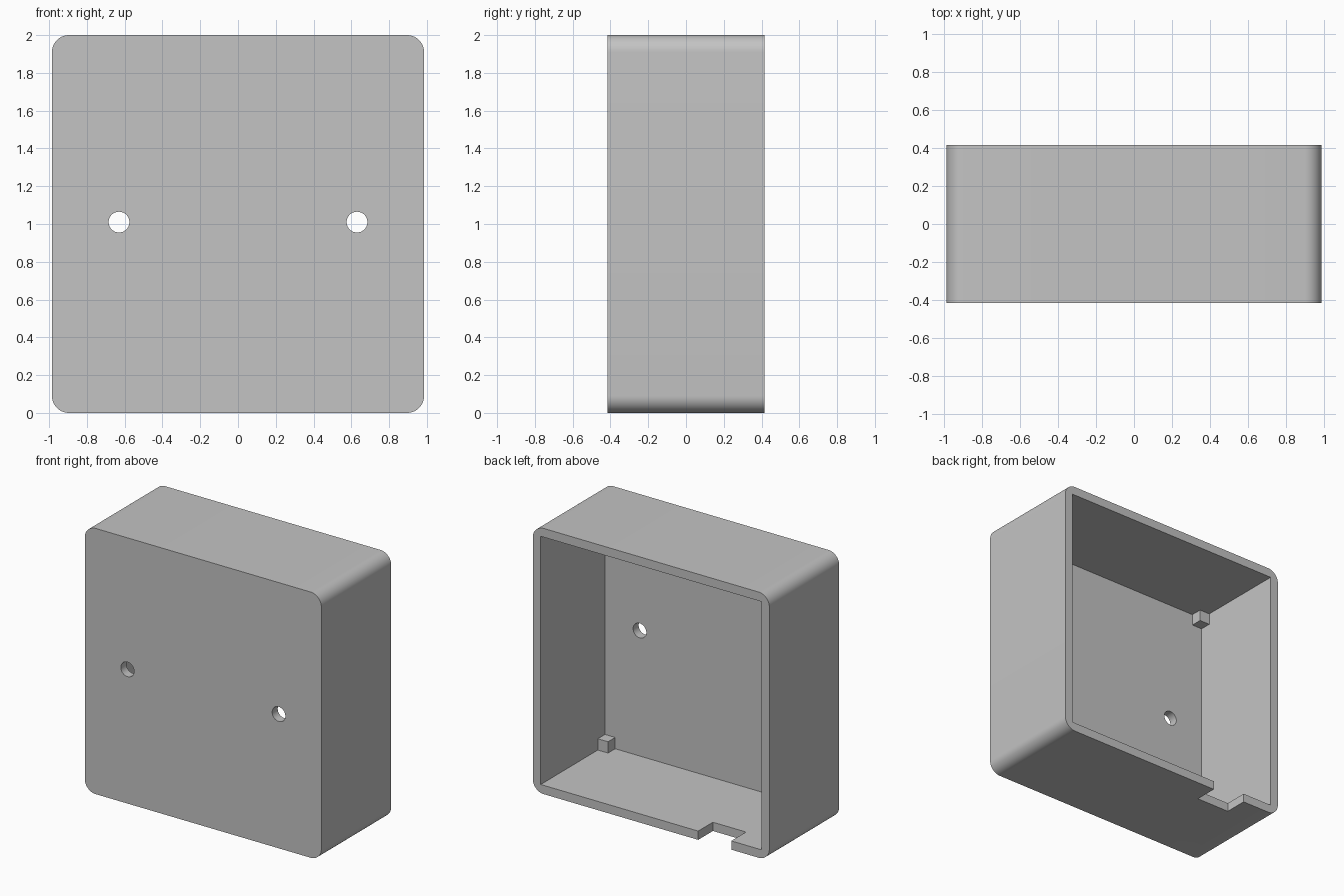
import bpy
import bmesh
from math import radians
from mathutils import Matrix, Vector

if "Cube" in bpy.data.objects:
    bpy.data.objects.remove(bpy.data.objects["Cube"], do_unlink=True)

W, D, H = 1.97, 0.83, 2.0      # outer size
WALL = 0.066                   # wall thickness
RADIUS = 0.09                  # outer corner radius
BLOCK = 0.085                  # corner block size
EMBED = 0.02                   # overlap of blocks into the walls

grey = bpy.data.materials.new("light grey")
grey.use_nodes = True
grey.diffuse_color = (0.55, 0.55, 0.55, 1)
grey.node_tree.nodes["Principled BSDF"].inputs["Base Color"].default_value = (0.55, 0.55, 0.55, 1)


def add_object(name, bm):
    mesh = bpy.data.meshes.new(name)
    bm.to_mesh(mesh)
    bm.free()
    mesh.materials.append(grey)
    obj = bpy.data.objects.new(name, mesh)
    bpy.context.collection.objects.link(obj)
    return obj


def box(name, low, high, corner_radius=0):
    low, high = Vector(low), Vector(high)
    bm = bmesh.new()
    place = Matrix.Translation((low + high) / 2) @ Matrix.Diagonal((*(high - low), 1))
    bmesh.ops.create_cube(bm, size=1, matrix=place)
    if corner_radius:
        # Round only the edges running front to back
        edges = [e for e in bm.edges
                 if abs(e.verts[0].co.y - e.verts[1].co.y) > 0.1]
        bmesh.ops.bevel(bm, geom=edges, offset=corner_radius, segments=12,
                        profile=0.5, affect='EDGES')
    return add_object(name, bm)


def rod(name, x, z, radius):
    bm = bmesh.new()
    place = Matrix.Translation((x, -D / 2, z)) @ Matrix.Rotation(radians(90), 4, 'X')
    bmesh.ops.create_cone(bm, cap_ends=True, segments=48, radius1=radius,
                          radius2=radius, depth=0.3, matrix=place)
    return add_object(name, bm)


def combine(target, tool, operation):
    tool.hide_render = True
    mod = target.modifiers.new(operation.title(), 'BOOLEAN')
    mod.operation = operation
    mod.solver = 'EXACT'
    mod.object = tool
    bpy.context.view_layer.objects.active = target
    bpy.ops.object.modifier_apply(modifier=mod.name)
    bpy.data.objects.remove(tool, do_unlink=True)


# Rounded housing, hollowed from the back
housing = box("housing", (-W / 2, -D / 2, 0), (W / 2, D / 2, H), RADIUS)
ix, front = W / 2 - WALL, -D / 2 + WALL
combine(housing, box("cavity_cutter", (-ix, front, WALL), (ix, D, H - WALL)), 'DIFFERENCE')

# Small blocks in the inner front corners
for sx in (-1, 1):
    for sz in (-1, 1):
        xs = sorted((sx * (ix + EMBED), sx * (ix - BLOCK)))
        iz = H / 2 - WALL
        zs = sorted((H / 2 + sz * (iz + EMBED), H / 2 + sz * (iz - BLOCK)))
        block = box("corner_block", (xs[0], front - EMBED, zs[0]),
                    (xs[1], front + BLOCK, zs[1]))
        combine(housing, block, 'UNION')

# Two screw holes through the front wall
for x in (-0.63, 0.63):
    combine(housing, rod("hole_cutter", x, 1.01, 0.055), 'DIFFERENCE')

# Cable notch in the rear edge of the bottom wall
combine(housing, box("notch_cutter", (-0.668, D / 2 - 0.175, -0.1),
                     (-0.392, D, WALL + 0.02)), 'DIFFERENCE')

bpy.ops.object.select_all(action='DESELECT')
housing.select_set(True)
bpy.context.view_layer.objects.active = housing
bpy.ops.object.shade_smooth_by_angle(angle=radians(30))
